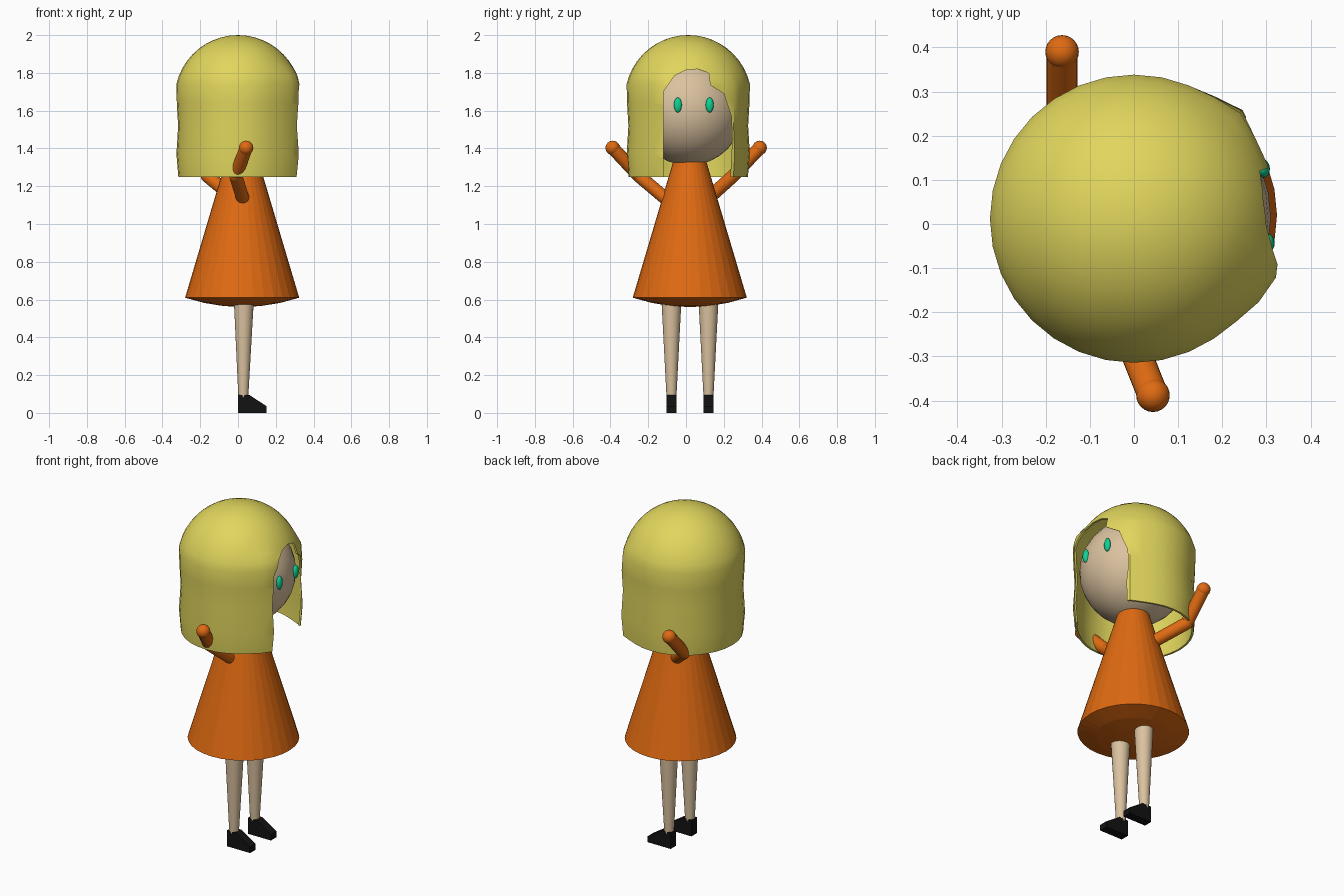
import bpy, bmesh, math
from mathutils import Vector

if "Cube" in bpy.data.objects:
    bpy.data.objects.remove(bpy.data.objects["Cube"])


def material(name, rgb):
    m = bpy.data.materials.new(name)
    m.diffuse_color = (*rgb, 1)
    m.use_nodes = True
    m.node_tree.nodes["Principled BSDF"].inputs["Base Color"].default_value = m.diffuse_color
    return m


YELLOW = material("blonde yellow", (0.75, 0.67, 0.11))
SKIN = material("skin beige", (0.71, 0.54, 0.35))
ORANGE = material("dress orange", (0.74, 0.145, 0.006))
GREEN = material("eye green", (0.004, 0.66, 0.30))
BLACK = material("shoe black", (0.006, 0.006, 0.006))


def finish(name, bm, mat, smooth=None):
    bmesh.ops.recalc_face_normals(bm, faces=bm.faces)
    me = bpy.data.meshes.new(name)
    bm.to_mesh(me)
    bm.free()
    ob = bpy.data.objects.new(name, me)
    bpy.context.collection.objects.link(ob)
    me.materials.append(mat)
    if smooth:
        shade(ob, smooth)
    return ob


def activate(ob):
    bpy.ops.object.select_all(action='DESELECT')
    ob.select_set(True)
    bpy.context.view_layer.objects.active = ob


def shade(ob, angle):
    activate(ob)
    bpy.ops.object.shade_smooth_by_angle(angle=math.radians(angle))


def lathe(profile, centre, steps=32):
    """Revolve (radius, z) points around a vertical axis."""
    bm = bmesh.new()
    vs = [bm.verts.new((r, 0, z)) for r, z in profile]
    es = [bm.edges.new(p) for p in zip(vs, vs[1:])]
    bmesh.ops.spin(bm, geom=vs + es, cent=(0, 0, 0), axis=(0, 0, 1),
                   angle=math.tau, steps=steps, use_duplicate=False)
    bmesh.ops.remove_doubles(bm, verts=bm.verts, dist=1e-4)
    bmesh.ops.translate(bm, verts=bm.verts, vec=(*centre, 0))
    return bm


def ball(name, centre, radii, mat, seg=32):
    bm = bmesh.new()
    bmesh.ops.create_uvsphere(bm, u_segments=seg, v_segments=seg // 2, radius=1)
    bmesh.ops.scale(bm, vec=radii, verts=bm.verts)
    bmesh.ops.translate(bm, verts=bm.verts, vec=centre)
    return finish(name, bm, mat, 60)


def rod(name, a, b, ra, rb, mat):
    """Tapered round bar from a to b."""
    a, b = Vector(a), Vector(b)
    bm = bmesh.new()
    bmesh.ops.create_cone(bm, cap_ends=True, segments=24, radius1=ra, radius2=rb,
                          depth=(b - a).length)
    bmesh.ops.rotate(bm, verts=bm.verts, cent=(0, 0, 0),
                     matrix=(b - a).to_track_quat('Z', 'Y').to_matrix())
    bmesh.ops.translate(bm, verts=bm.verts, vec=(a + b) / 2)
    return finish(name, bm, mat, 40)


def prism(name, points, axis, lo, hi, mat):
    """Extrude a 2D outline along x (yz points) or y (xz points)."""
    place = {'x': lambda p: (lo, *p), 'y': lambda p: (p[0], lo, p[1])}[axis]
    bm = bmesh.new()
    f = bm.faces.new([bm.verts.new(place(p)) for p in points])
    new = bmesh.ops.extrude_face_region(bm, geom=[f])['geom']
    d = hi - lo
    bmesh.ops.translate(bm, verts=[v for v in new if isinstance(v, bmesh.types.BMVert)],
                        vec=(d, 0, 0) if axis == 'x' else (0, d, 0))
    return finish(name, bm, mat)


# Hair: thin dome and wall shell, pushed out slightly at the two front locks
R, CZ, T = 0.335, 1.665, 0.012
dome = [math.radians(90 - 77 * i / 10) for i in range(11)]
wall = [(0.324, 1.64), (0.317, 1.52), (0.326, 1.37), (0.316, 1.25)]
outer = [(R * math.cos(a), CZ + R * math.sin(a)) for a in dome] + wall
inner = [((R - T) * math.cos(a), CZ + (R - T) * math.sin(a)) for a in dome]
inner += [(r - T, z) for r, z in wall]
bm = lathe(outer + inner[::-1], (0, 0.012))
for v in bm.verts:
    a = math.degrees(math.atan2(v.co.y - 0.012, v.co.x))
    fade = min(1, max(0, (1.86 - v.co.z) / 0.08))
    push = 0.022 * math.exp(-((a + 24) / 14) ** 2) * fade
    push += 0.022 * math.exp(-((a - 45) / 10) ** 2) * min(1, max(0, (1.8 - v.co.z) / 0.1))
    v.co.x += push * math.cos(math.radians(a))
    v.co.y += push * math.sin(math.radians(a))
hair = finish("hair", bm, YELLOW)

# Face opening cut through the hair
opening = [(-0.12, 1.15), (-0.12, 1.70), (-0.06, 1.785), (0.0, 1.815), (0.06, 1.82),
           (0.12, 1.80), (0.128, 1.735), (0.20, 1.69), (0.24, 1.57), (0.245, 1.45),
           (0.24, 1.35), (0.23, 1.15)]
cutter = prism("opening_cutter", opening, 'x', 0.08, 0.6, YELLOW)
cutter.hide_render = True
mod = hair.modifiers.new("opening", 'BOOLEAN')
mod.operation, mod.solver, mod.object = 'DIFFERENCE', 'EXACT', cutter
activate(hair)
bpy.ops.object.modifier_apply(modifier=mod.name)
bpy.data.objects.remove(cutter)
shade(hair, 35)

# Head and eyes
ball("head", (0.015, 0.015, 1.605), (0.295, 0.29, 0.295), SKIN)
for side, x, y in (("right", 0.304, -0.043), ("left", 0.293, 0.125)):
    ball(side + "_eye", (x, y, 1.63), (0.015, 0.021, 0.04), GREEN, 16)

# Dress: faceted cone with a shallow rounded underside
dress = [(0, 0.56), (0.1, 0.566), (0.2, 0.582), (0.302, 0.61), (0.088, 1.33), (0, 1.33)]
finish("dress", lathe(dress, (0.022, 0.02)), ORANGE)

# Raised bent arms with round hands
arms = {"right": [(0.03, -0.09, 1.12), (-0.012, -0.25, 1.255), (0.043, -0.388, 1.403)],
        "left": [(0.0, 0.10, 1.12), (-0.163, 0.25, 1.255), (-0.163, 0.39, 1.403)]}
for side, (shoulder, elbow, hand) in arms.items():
    rod(side + "_upper_arm", shoulder, elbow, 0.035, 0.035, ORANGE)
    rod(side + "_forearm", elbow, hand, 0.035, 0.035, ORANGE)
    ball(side + "_elbow", elbow, (0.035,) * 3, ORANGE, 24)
    ball(side + "_hand", hand, (0.038,) * 3, ORANGE, 24)

# Legs and wedge shoes
shoe = [(0, 0), (0.152, 0), (0.152, 0.035), (0.06, 0.095), (0, 0.095)]
for side, y in (("right", -0.077), ("left", 0.119)):
    rod(side + "_leg", (0.028, y, 0.08), (0.031, y, 0.60), 0.026, 0.053, SKIN)
    prism(side + "_shoe", shoe, 'y', y - 0.026, y + 0.026, BLACK)
